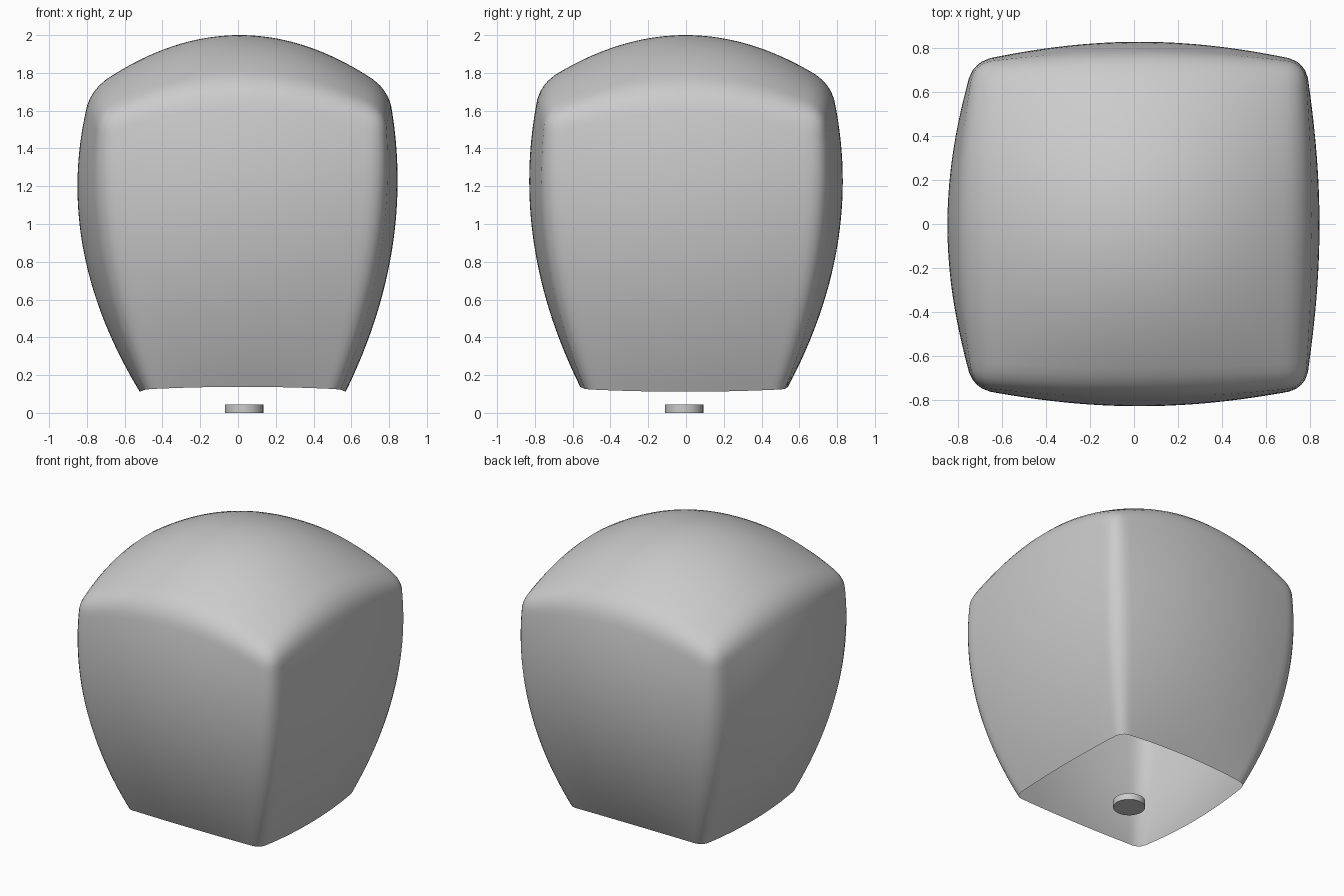
import bpy, bmesh
from mathutils import Vector

if "Cube" in bpy.data.objects:
    bpy.data.objects.remove(bpy.data.objects["Cube"])

N = 40      # grid cells per cube side
R = 0.10    # edge rounding in cube units


def bulge(peak, drop, t, t0):
    return peak - drop * ((t - t0) / t0) ** 2


def round_cube(p):
    """Round the top and vertical edges, leaving the lower rim square."""
    k = 1 - R
    core = Vector((max(-k, min(k, p.x)), max(-k, min(k, p.y)), min(k, p.z)))
    d = p - core
    return core + d.normalized() * R if d.length > R else p


def shape(p):
    """Swell the cube into a tapered, domed shell."""
    u, v, w = p
    t = (w + 1) / 2
    # Half sizes at the vertical corners
    cx = bulge(0.757, 0.245, t, 0.85)
    cy = bulge(0.745, 0.220, t, 0.80)
    # Extents along the middle of each side
    mid_l, mid_r = bulge(0.85, 0.33, t, 0.68), bulge(0.845, 0.275, t, 0.70)
    mid_f, mid_b = bulge(0.83, 0.27, t, 0.68), bulge(0.83, 0.29, t, 0.68)
    ex, ey = 1 - v * v, 1 - u * u
    lx, rx = cx - 0.025, cx + 0.025
    ly, ry = cy + 0.005, cy - 0.005
    lx, rx = lx + (mid_l - lx) * ex, rx + (mid_r - rx) * ex
    ly, ry = ly + (mid_f - ly) * ey, ry + (mid_b - ry) * ey
    x = (rx - lx) / 2 + u * (rx + lx) / 2
    y = (ry - ly) / 2 + v * (ry + ly) / 2
    top = 2 - 0.29 * u * u - 0.26 * v * v + 0.12 * u * u * v * v
    low = 0.125 - 0.013 * u * u + 0.013 * v * v
    return Vector((x, y, low + (top - low) * t))


# Hollow shell, open underneath
bm = bmesh.new()
bmesh.ops.create_cube(bm, size=2)
bmesh.ops.subdivide_edges(bm, edges=bm.edges[:], cuts=N - 1, use_grid_fill=True)
bottom = [f for f in bm.faces if f.calc_center_median().z < -0.999]
bmesh.ops.delete(bm, geom=bottom, context='FACES')
for vert in bm.verts:
    vert.co = shape(round_cube(vert.co.copy()))
for f in bm.faces:
    f.smooth = True
mesh = bpy.data.meshes.new("shell")
bm.to_mesh(mesh)
bm.free()
shell = bpy.data.objects.new("shell", mesh)
bpy.context.collection.objects.link(shell)

# Small disc below the opening
bpy.ops.mesh.primitive_cylinder_add(vertices=32, radius=0.102, depth=0.045,
                                    location=(0.032, -0.01, 0.0225))
disc = bpy.context.object
disc.name = "base_disc"
bpy.ops.object.shade_smooth_by_angle()
